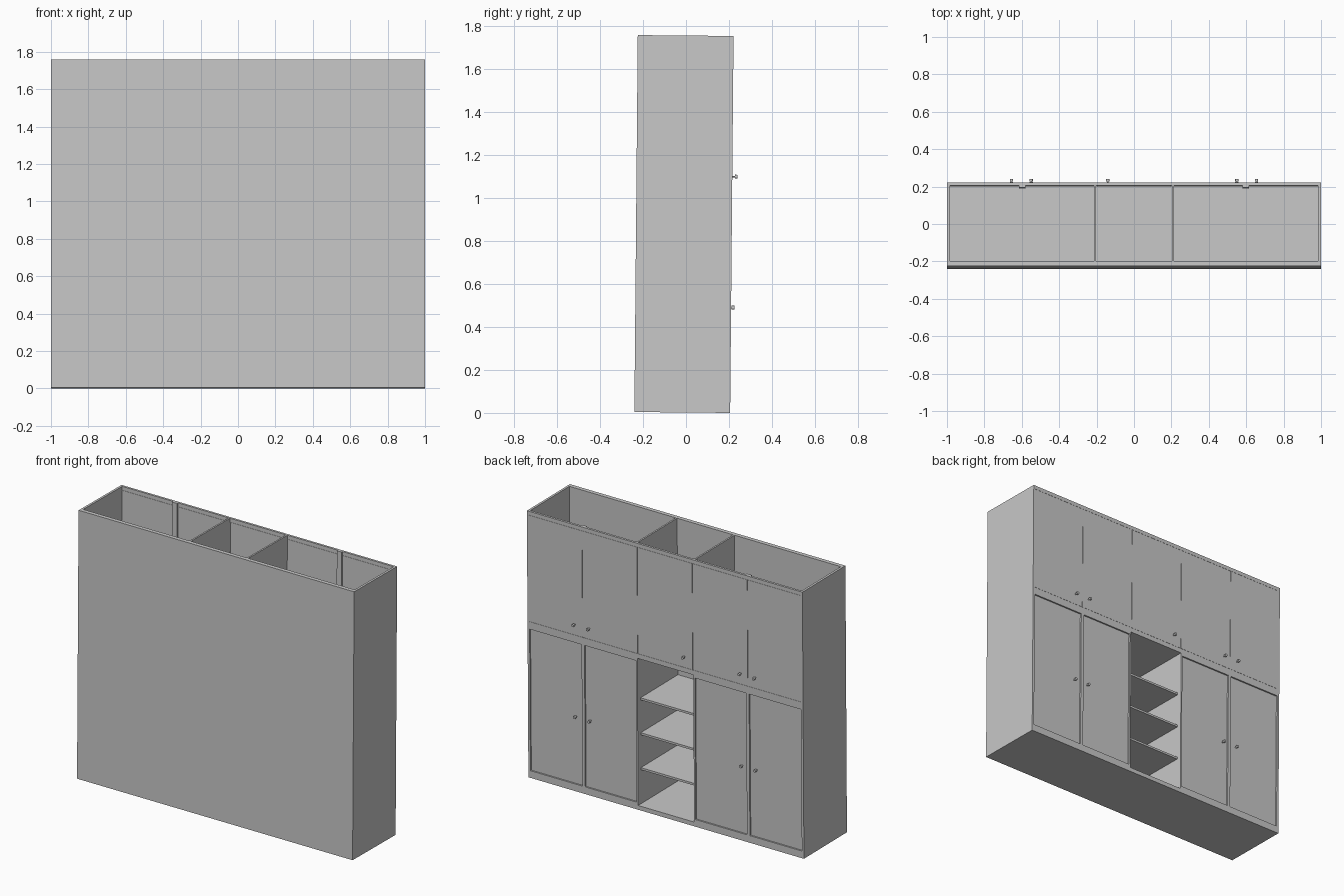
import bpy, bmesh, math
from mathutils import Matrix

if "Cube" in bpy.data.objects:
    bpy.data.objects.remove(bpy.data.objects["Cube"], do_unlink=True)

mat = bpy.data.materials.new("light_grey")
mat.use_nodes = True
GREY = (0.58, 0.58, 0.58, 1)
mat.diffuse_color = GREY
mat.node_tree.nodes["Principled BSDF"].inputs["Base Color"].default_value = GREY

# Main dimensions: the cabinet leans very slightly
HEIGHT, BACK, FACE = 1.755, -0.223, 0.223
INNER_BACK, INNER_FACE = -0.196, 0.208
LEAN = (Matrix.Translation((0, -0.0095, 0.8795)) @ Matrix.Rotation(-0.009, 4, 'X')
        @ Matrix.Translation((0, 0, -HEIGHT / 2)))


def finish(bm, name):
    bm.transform(LEAN)
    mesh = bpy.data.meshes.new(name)
    bm.to_mesh(mesh)
    bm.free()
    mesh.materials.append(mat)
    obj = bpy.data.objects.new(name, mesh)
    bpy.context.collection.objects.link(obj)
    return obj


def box(name, x, y, z):
    """Box from (low, high) ranges."""
    bm = bmesh.new()
    size = [r[1] - r[0] for r in (x, y, z)]
    mid = [(r[0] + r[1]) / 2 for r in (x, y, z)]
    bmesh.ops.create_cube(bm, size=1, matrix=Matrix.Translation(mid) @ Matrix.Diagonal((*size, 1)))
    return finish(bm, name)


def knob(name, x, y, z):
    """Round knob on a thin stem, pointing out of the door."""
    bm = bmesh.new()
    for radius, start, end in ((0.004, -0.002, 0.013), (0.009, 0.012, 0.025)):
        place = Matrix.Translation((x, y + (start + end) / 2, z)) @ Matrix.Rotation(math.pi / 2, 4, 'X')
        bmesh.ops.create_cone(bm, cap_ends=True, segments=16, radius1=radius,
                              radius2=radius, depth=end - start, matrix=place)
    for f in bm.faces:
        f.smooth = len(f.verts) == 4
    return finish(bm, name)


# Carcass
box("plain_panel", (-1, 1), (BACK, INNER_BACK), (0, HEIGHT))
inside = (INNER_BACK, INNER_FACE)
for side, s in (("left", 1), ("right", -1)):
    box(side + "_side", sorted((s * 0.985, s)), (INNER_BACK, FACE), (0, HEIGHT))
    box(side + "_divider", sorted((s * 0.203, s * 0.214)), inside, (0, HEIGHT))
    box(side + "_door_post", sorted((s * 0.58, s * 0.615)), (0.198, INNER_FACE), (0.025, HEIGHT))
box("bottom_deck", (-0.985, 0.985), inside, (0, 0.028))
box("middle_deck", (-0.985, 0.985), inside, (0.997, 1.025))

# Open bay shelves
for i in range(3):
    z = 0.265 + 0.23 * i
    box(f"shelf_{i + 1}", (-0.203, 0.203), (INNER_BACK, 0.192), (z - 0.014, z))

# Face frame
frame = (INNER_FACE, FACE)
box("top_rail", (-0.985, 0.985), frame, (1.73, HEIGHT))
box("middle_rail", (-0.985, 0.985), frame, (0.997, 1.028))
box("bottom_rail", (-0.985, 0.985), frame, (0, 0.028))
for side, s in (("left", 1), ("right", -1)):
    for name, a, b in (("inner", 0.203, 0.214), ("centre", 0.587, 0.608)):
        box(f"{side}_{name}_stile", sorted((s * a, s * b)), frame, (0.028, 0.997))
    box(side + "_door_head", sorted((s * 0.214, s * 0.985)), frame, (0.979, 0.997))
    box(side + "_door_sill", sorted((s * 0.214, s * 0.985)), frame, (0.028, 0.047))
    # Inset lower doors with knobs beside the centre stile
    for name, a, b, k in (("inner", 0.214, 0.587, 0.55), ("outer", 0.608, 0.985, 0.655)):
        box(f"{side}_{name}_lower_door", sorted((s * a, s * b)), (0.199, 0.213), (0.047, 0.979))
        knob(f"{side}_{name}_lower_knob", s * k, 0.213, 0.49)

# Five flush upper doors with fine seams
for i, k in enumerate((-0.655, -0.55, -0.14, 0.55, 0.655)):
    x = -1 + 0.4 * i
    low, high = max(x + 0.001, -0.985), min(x + 0.399, 0.985)
    box(f"upper_door_{i + 1}", (low, high), frame, (1.029, 1.729))
    knob(f"upper_knob_{i + 1}", k, FACE, 1.10)
